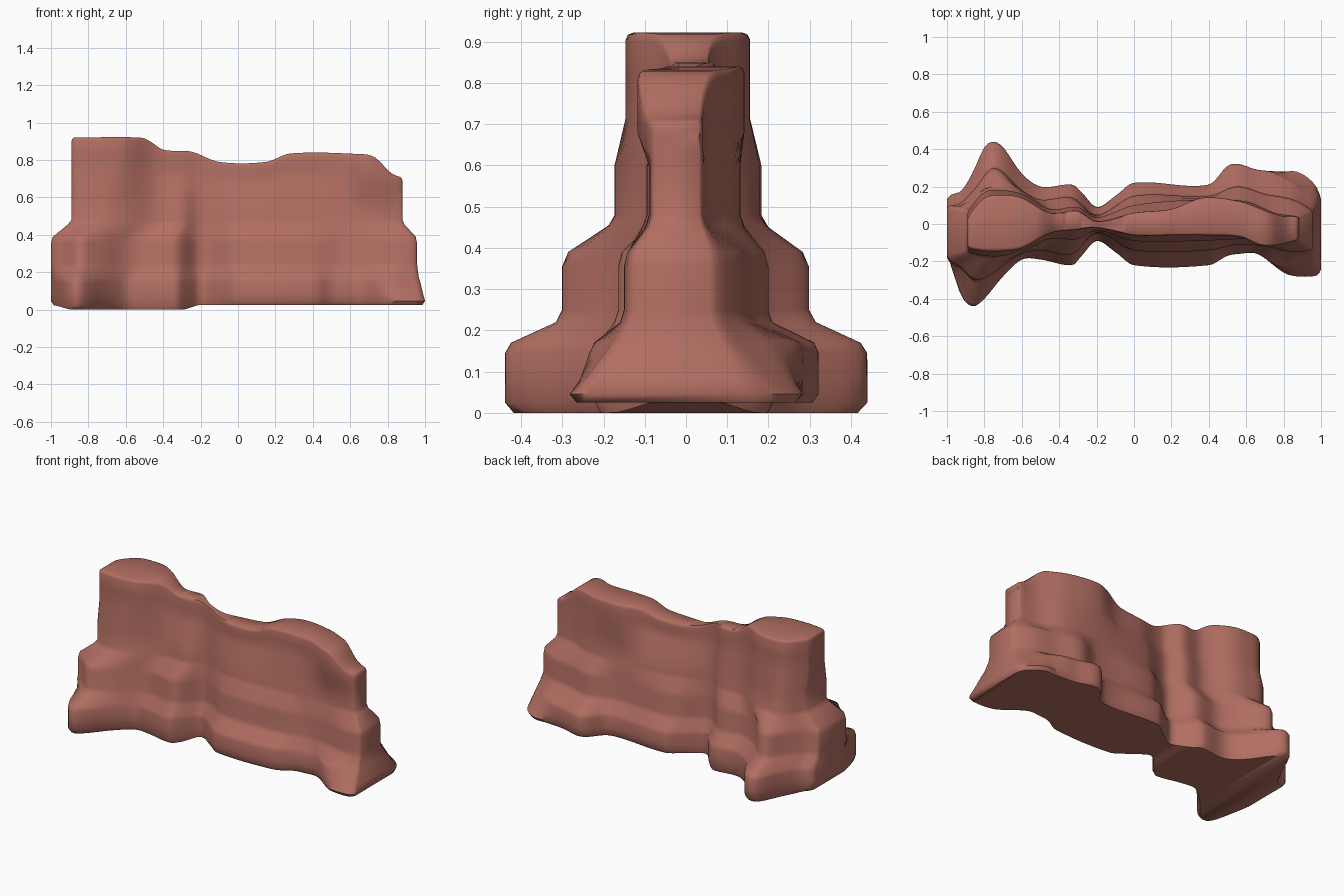
import bpy, bmesh

if "Cube" in bpy.data.objects:
    bpy.data.objects.remove(bpy.data.objects["Cube"])

# Plan outlines of each rock terrace: (x, front y, back y)
BASE = [(-1, -.16, .15), (-.97, -.25, .16), (-.92, -.39, .18), (-.86, -.44, .28),
        (-.8, -.4, .41), (-.75, -.34, .44), (-.7, -.28, .41), (-.6, -.19, .27),
        (-.5, -.19, .2), (-.33, -.22, .21), (-.28, -.17, .17), (-.2, -.09, .09),
        (-.1, -.15, .15), (0, -.22, .22), (.4, -.22, .21), (.5, -.17, .31),
        (.56, -.16, .32), (.66, -.16, .29), (.8, -.26, .28), (.87, -.28, .28),
        (.95, -.28, .23), (1, -.27, .16)]
MID = [(-1, -.19, .1), (-.93, -.23, .11), (-.85, -.3, .19), (-.75, -.26, .3),
       (-.6, -.16, .18), (-.5, -.14, .13), (-.33, -.16, .14), (-.2, -.05, .05),
       (0, -.14, .15), (.4, -.14, .15), (.55, -.11, .2), (.7, -.12, .16),
       (.85, -.15, .13), (.96, -.14, .07)]
UPPER = [(-.89, -.15, .07), (-.8, -.17, .17), (-.7, -.17, .18), (-.6, -.14, .16),
         (-.45, -.08, .08), (-.3, -.08, .09), (-.2, -.035, .035), (0, -.09, .1),
         (.35, -.09, .13), (.6, -.08, .12), (.75, -.09, .06), (.88, -.085, .04)]
TOP = [(-.89, -.13, .04), (-.8, -.145, .14), (-.7, -.145, .155), (-.6, -.13, .14),
       (-.45, -.05, .06), (-.3, -.03, .07), (-.2, -.02, .015), (0, -.06, .06),
       (.2, -.06, .08), (.37, -.06, .14), (.57, -.07, .12), (.68, -.115, .08),
       (.78, -.11, .045), (.88, -.085, .04)]
CREST = [(-.89, .92), (-.52, .92), (-.47, .9), (-.4, .855), (-.25, .845), (-.1, .79),
         (.15, .79), (.28, .835), (.65, .832), (.73, .815), (.82, .73), (.88, .705)]


def sample(table, x, column):
    """Smooth curve through one column of a table."""
    if x <= table[0][0]:
        return table[0][column]
    if x >= table[-1][0]:
        return table[-1][column]
    i = next(k for k in range(len(table) - 1) if x <= table[k + 1][0])

    def slope(k):
        a, b = table[max(k - 1, 0)], table[min(k + 1, len(table) - 1)]
        return (b[column] - a[column]) / (b[0] - a[0])

    a, b = table[i], table[i + 1]
    h = b[0] - a[0]
    t = (x - a[0]) / h
    bend = t * (1 - t) * h * (slope(i) * (1 - t) - slope(i + 1) * t)
    ease = t * t * (3 - 2 * t)
    return a[column] + (b[column] - a[column]) * ease + bend


def smoothstep(low, high, x):
    t = min(max((x - low) / (high - low), 0), 1)
    return t * t * (3 - 2 * t)


# Levels: outline, width factor, height, left end, right end, flare at the right end
LEVELS = [(BASE, .94, 0, -.985, .985, 0), (BASE, 1, .025, -1, 1, 0),
          (BASE, 1, .08, -1, .99, .25), (BASE, 1, .145, -1, .975, .6),
          (BASE, .96, .17, -1, .967, .7), (MID, 1.06, .22, -1, .96, 0),
          (MID, 1, .25, -1, .957, 0), (MID, 1, .355, -1, .957, 0),
          (MID, .94, .39, -.99, .95, 0), (UPPER, 1.08, .455, -.91, .89, 0),
          (UPPER, 1, .48, -.89, .88, 0), (UPPER, 1, .6, -.89, .88, 0)]
CREST_LEVELS = [(1, .35, 0), (1, .7, 0), (1, 1, .018), (.96, 1, .005), (.88, 1, 0)]
COLUMNS = 90
CORNER = .025


def column_steps():
    """Even columns with extra ones at both ends to round the corners."""
    inner = [(i / COLUMNS, 1) for i in range(1, COLUMNS)]
    return [(0, .87), (.004, .95)] + inner + [(.996, .95), (1, .87)]


def level_row(index):
    """Front and back points of one level along the wall."""
    row = []
    for u, corner in column_steps():
        if index < len(LEVELS):
            outline, width, z, left, right, flare = LEVELS[index]
            x = left + (right - left) * u
            lift = .025 * max(smoothstep(-.3, -.2, x), 1 - smoothstep(-1, -.88, x))
            z += lift * (1 - smoothstep(0, .1, z))
        else:
            width, rise, drop = CREST_LEVELS[index - len(LEVELS)]
            outline, flare = TOP, 0
            x = -.89 + 1.77 * u
            if width < 1:
                x *= .995 if width > .9 else .985
            z = .6 + (sample(CREST, x, 1) - .6) * rise - drop
        ys = []
        for side in (1, 2):
            y = sample(outline, x, side)
            mix = flare * smoothstep(.7, .95, x)
            ys.append(y + (sample(MID, x, side) - y) * mix)
        middle = sum(ys) / 2
        row.append([(x, middle + (y - middle) * width * corner, z) for y in ys])
    return row


# Rock wall: stacked terraces skinned into one closed surface
bm = bmesh.new()
rows = [[[bm.verts.new(p) for p in pair] for pair in level_row(i)]
        for i in range(len(LEVELS) + len(CREST_LEVELS))]
last = len(rows[0]) - 1
for low, high in zip(rows, rows[1:]):
    for side in (0, 1):
        for c in range(last):
            bm.faces.new((low[c][side], low[c + 1][side], high[c + 1][side], high[c][side]))
    for end in (0, last):
        bm.faces.new((low[end][0], low[end][1], high[end][1], high[end][0]))
for cap in (rows[0], rows[-1]):
    for c in range(last):
        bm.faces.new((cap[c][0], cap[c + 1][0], cap[c + 1][1], cap[c][1]))
bmesh.ops.recalc_face_normals(bm, faces=bm.faces)

mesh = bpy.data.meshes.new("rock_wall")
bm.to_mesh(mesh)
bm.free()
wall = bpy.data.objects.new("rock_wall", mesh)
bpy.context.collection.objects.link(wall)

# Red sandstone colour
stone = bpy.data.materials.new("red_sandstone")
stone.use_nodes = True
colour = (.44, .155, .12, 1)
stone.diffuse_color = colour
stone.node_tree.nodes["Principled BSDF"].inputs["Base Color"].default_value = colour
mesh.materials.append(stone)

bpy.context.view_layer.objects.active = wall
wall.select_set(True)
bpy.ops.object.shade_smooth_by_angle(angle=.9)
